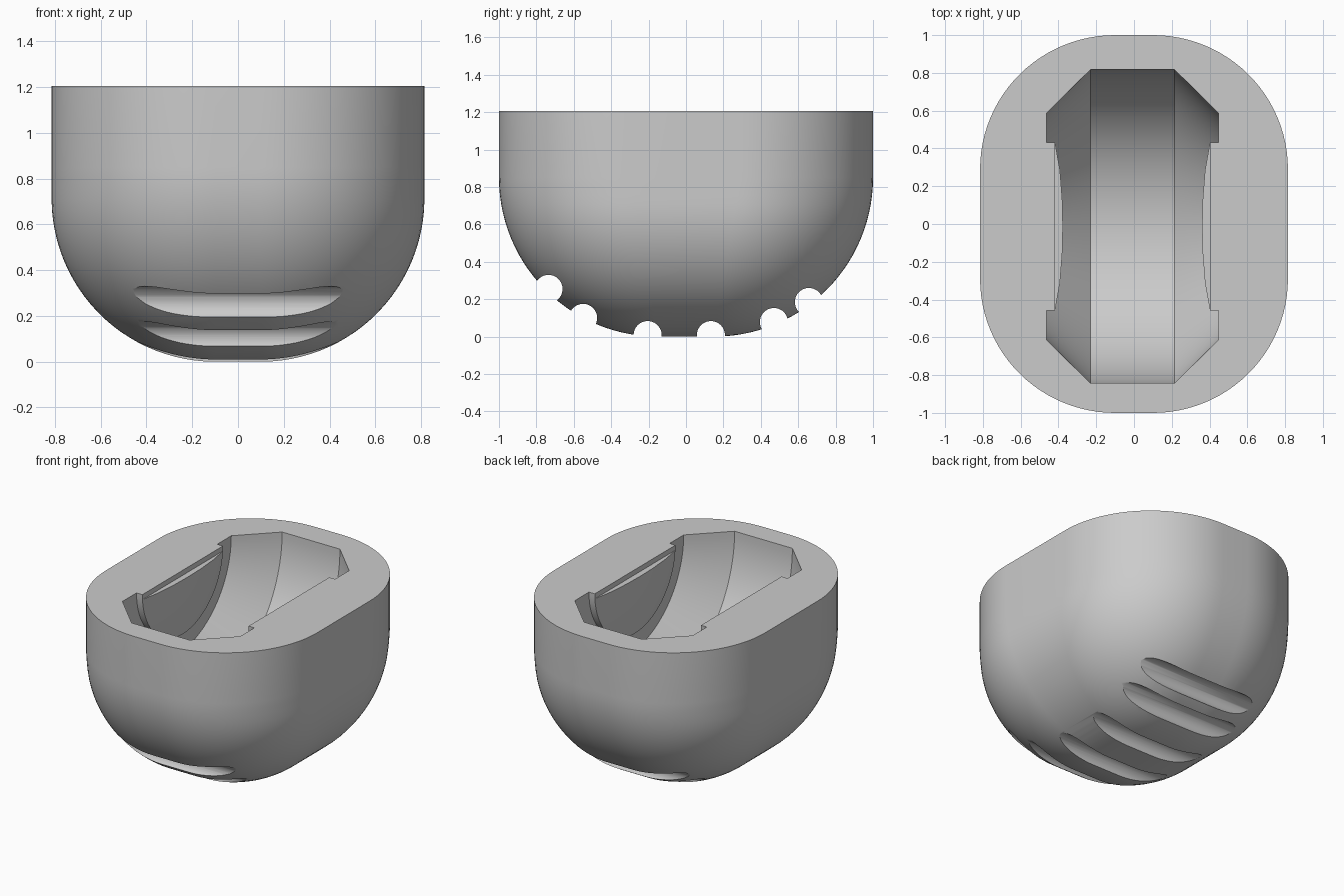
import bpy, bmesh, math
from mathutils import Matrix

if "Cube" in bpy.data.objects:
    bpy.data.objects.remove(bpy.data.objects["Cube"])

TOP = 1.205
grey = bpy.data.materials.new("plain grey")
grey.diffuse_color = (0.6, 0.6, 0.6, 1)
grey.use_nodes = True
grey.node_tree.nodes["Principled BSDF"].inputs["Base Color"].default_value = grey.diffuse_color


def make_object(name, bm):
    bmesh.ops.remove_doubles(bm, verts=bm.verts, dist=1e-4)
    bmesh.ops.recalc_face_normals(bm, faces=bm.faces)
    mesh = bpy.data.meshes.new(name)
    bm.to_mesh(mesh)
    bm.free()
    mesh.materials.append(grey)
    ob = bpy.data.objects.new(name, mesh)
    bpy.context.collection.objects.link(ob)
    return ob


def arc_reach(z, r):
    """Horizontal reach of a quarter arc of radius r that touches z = 0."""
    return r if z >= r else math.sqrt(max(0, r * r - (r - z) ** 2))


def loft(bm, rings, closed=False):
    n = len(rings[0])
    pairs = list(zip(rings, rings[1:] + rings[:1])) if closed else list(zip(rings, rings[1:]))
    for a, b in pairs:
        for i in range(n):
            j = (i + 1) % n
            bm.faces.new((a[i], a[j], b[j], b[i]))


# Rounded tub body: stacked rounded rectangles that shrink toward the base
bm = bmesh.new()
levels = [0.85 * (1 - math.cos(math.pi / 2 * k / 28)) for k in range(29)] + [TOP]
rings = []
for z in levels:
    rx, b = arc_reach(z, 0.715), 0.15 + arc_reach(z, 0.85)
    fy = 0.15 + 0.14 * min(1, z / 0.85)
    if z == 0:
        fy = b
    ring = []
    for q, (sx, sy) in enumerate([(1, 1), (-1, 1), (-1, -1), (1, -1)]):
        for k in range(25):
            t = math.pi / 2 * (q + k / 24)
            ring.append(bm.verts.new((sx * 0.1 + rx * math.cos(t),
                                      sy * fy + (b - fy) * math.sin(t), z)))
    rings.append(ring)
loft(bm, rings)
bm.faces.new(rings[0])
bm.faces.new(rings[-1])
body = make_object("tub_body", bm)

# Wheel-shaped pocket with bevelled rims and domed hubs left standing at both sides
bm = bmesh.new()
half = [(0.368, 0.001), (0.372, 0.15), (0.384, 0.3), (0.41, 0.445), (0.455, 0.445),
        (0.455, 0.6), (0.223, 0.83)]
profile = half + [(-x, r) for x, r in reversed(half)]
rings = []
for x, r in profile:
    rings.append([bm.verts.new((x - 0.008, -0.013 + r * math.cos(math.tau * k / 128),
                                TOP + r * math.sin(math.tau * k / 128))) for k in range(128)])
loft(bm, rings)
bm.faces.new(rings[0])
bm.faces.new(rings[-1])
# caps of the tiny hub centres close the pocket's two ends
pocket = make_object("pocket_cutter", bm)

# Shallow ledge over the hubs
bm = bmesh.new()
bmesh.ops.create_cube(bm, size=1, matrix=Matrix.Translation((-0.008, -0.013, TOP))
                      @ Matrix.Diagonal((0.82, 0.88, 0.07, 1)))
ledge = make_object("ledge_cutter", bm)

# Round grip grooves across the underside
cutters = [pocket, ledge]
for y, z in [(-0.735, 0.255), (-0.55, 0.10), (-0.205, 0.008),
             (0.133, 0.008), (0.47, 0.078), (0.657, 0.185)]:
    bm = bmesh.new()
    bmesh.ops.create_cone(bm, cap_ends=True, segments=48, radius1=0.075, radius2=0.075, depth=2,
                          matrix=Matrix.Translation((0, y, z)) @ Matrix.Rotation(math.pi / 2, 4, 'Y'))
    cutters.append(make_object("groove_cutter", bm))

# Carve, then bake the cuts and remove the cutters
for c in cutters:
    c.hide_render = True
    m = body.modifiers.new("carve", 'BOOLEAN')
    m.operation, m.solver, m.object = 'DIFFERENCE', 'EXACT', c
bpy.context.view_layer.objects.active = body
body.select_set(True)
for m in list(body.modifiers):
    bpy.ops.object.modifier_apply(modifier=m.name)
for c in cutters:
    bpy.data.objects.remove(c)
bpy.ops.object.select_all(action='DESELECT')
body.select_set(True)
bpy.ops.object.shade_smooth_by_angle(angle=math.radians(30))
